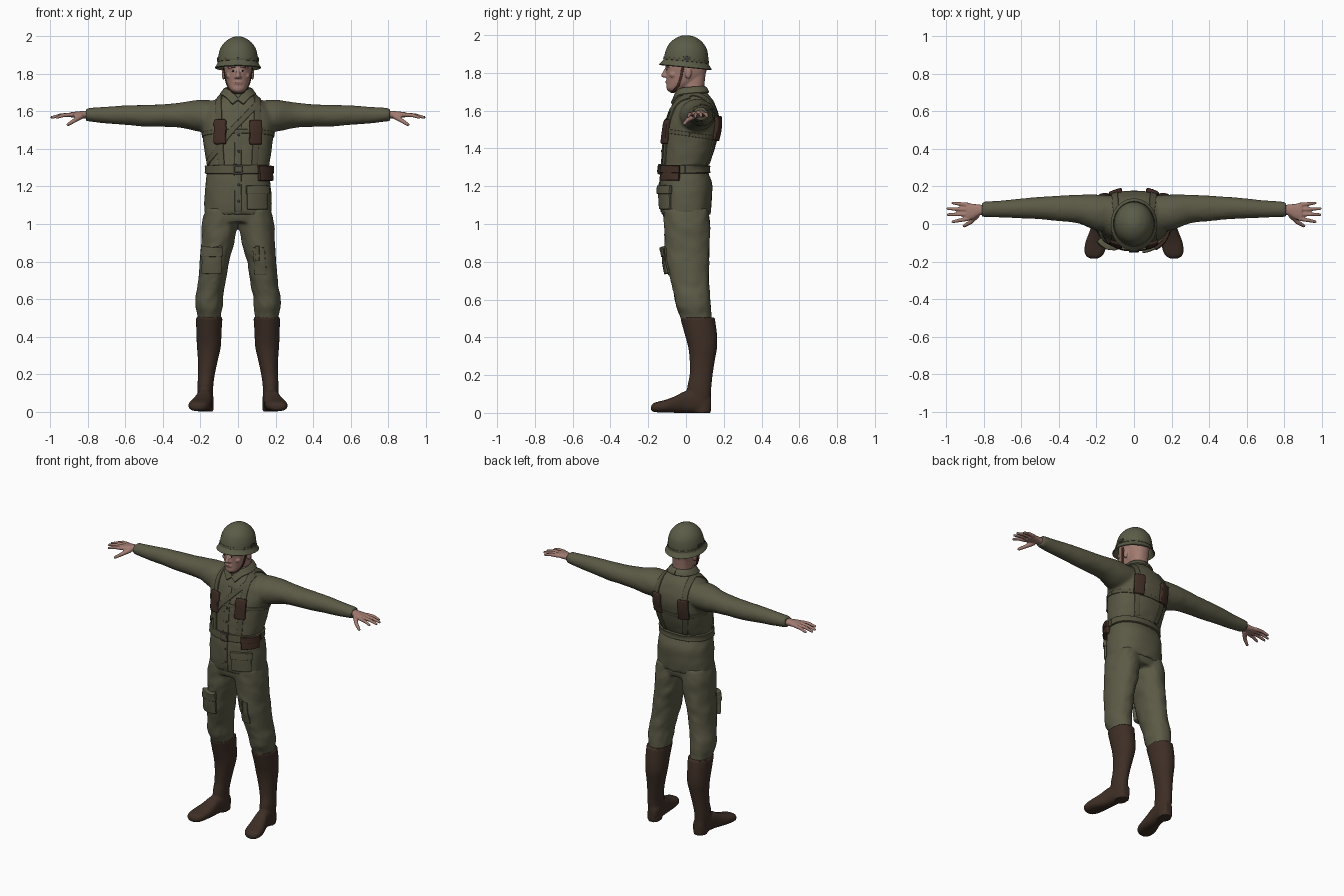
import bpy, bmesh
from math import sin, cos, pi, radians
from mathutils import Vector, Matrix, noise
from mathutils.bvhtree import BVHTree

old = bpy.data.objects.get("Cube")
if old:
    bpy.data.objects.remove(old, do_unlink=True)


def paint(name, *rgb):
    mat = bpy.data.materials.new(name)
    mat.use_nodes = True
    mat.diffuse_color = (*rgb, 1)
    mat.node_tree.nodes["Principled BSDF"].inputs["Base Color"].default_value = (*rgb, 1)
    return mat


cloth = paint("olive cloth", .105, .1, .06)
webbing = paint("olive webbing", .09, .084, .05)
steel = paint("helmet green", .105, .106, .064)
leather = paint("brown leather", .05, .026, .018)
boot = paint("boot brown", .048, .028, .019)
skin = paint("skin", .36, .2, .165)
lip = paint("lip", .25, .11, .095)
white = paint("eye white", .4, .36, .33)
dark = paint("dark brown", .02, .014, .011)
metal = paint("dull metal", .05, .045, .035)
parts = []


def blend(rows, steps=5):
    """Smooth curve through rows of numbers."""
    out, last = [], len(rows) - 1
    for i in range(last):
        four = [rows[min(max(k, 0), last)] for k in range(i - 1, i + 3)]
        for s in range(steps):
            t = s / steps
            out.append([q + .5 * t * (r - p + t * (2*p - 5*q + 4*r - w + t * (3*q - p - 3*r + w)))
                        for p, q, r, w in zip(*four)])
    return out + [list(rows[last])]


def loft(bm, rows, axis="z", side=1, n=32, power=2.3, fold=0, base=True):
    """Rows hold position along the axis, two centres, two radii."""
    rings = []
    for t, c, d, r, q in blend(rows):
        ring = []
        for k in range(n):
            a = 2 * pi * k / n
            u, v = (abs(f) ** (2 / power) * (1 if f > 0 else -1) for f in (cos(a), sin(a)))
            g = 1 + fold * noise.noise(Vector((cos(a) * 2, sin(a) * 2 + side, t * 22 + cos(a) * 2)))
            u, v = c + r * u * g, d + q * v * g
            p = {"z": (side * u, v, t), "x": (side * t, u, v), "y": (side * u, t, v)}[axis]
            ring.append(bm.verts.new(p))
        rings.append(ring)
    for a, b in zip(rings, rings[1:]):
        for k in range(n):
            bm.faces.new((a[k], a[(k + 1) % n], b[(k + 1) % n], b[k]))
    bm.faces.new(rings[-1])
    if base:
        bm.faces.new(rings[0])


def ball(bm, loc, size):
    bmesh.ops.create_uvsphere(bm, u_segments=16, v_segments=10, radius=1,
                              matrix=Matrix.Translation(loc) @ Matrix.Diagonal((*size, 1)))


def tube(bm, a, b, ra, rb):
    a, b = Vector(a), Vector(b)
    turn = (b - a).to_track_quat("Z", "Y").to_matrix().to_4x4()
    bmesh.ops.create_cone(bm, cap_ends=True, segments=12, radius1=ra, radius2=rb,
                          depth=(b - a).length, matrix=Matrix.Translation((a + b) / 2) @ turn)
    ball(bm, b, (rb,) * 3)


def finish(name, bm, mat, voxel=0, rounds=4, tidy=True):
    """Turn a bmesh into an object, fusing its pieces if a voxel size is given."""
    if tidy:
        bmesh.ops.recalc_face_normals(bm, faces=bm.faces)
    mesh = bpy.data.meshes.new(name)
    bm.to_mesh(mesh)
    bm.free()
    mesh.materials.append(mat)
    ob = bpy.data.objects.new(name, mesh)
    bpy.context.collection.objects.link(ob)
    parts.append(ob)
    if voxel:
        mod = ob.modifiers.new("fuse", "REMESH")
        mod.mode, mod.voxel_size, mod.use_smooth_shade = "VOXEL", voxel, True
        mod = ob.modifiers.new("soften", "SMOOTH")
        mod.factor, mod.iterations = .5, rounds
    return ob


def surface(ob):
    bpy.context.view_layer.update()
    return BVHTree.FromObject(ob, bpy.context.evaluated_depsgraph_get())


def strap(name, tree, path, width, thick, mat, cols=4, soft=.003):
    """Band of cloth or leather laid along a path on a surface."""
    pts = [Vector(p) for p in blend(path)]
    bm, grid = bmesh.new(), []
    for i, p in enumerate(pts):
        along = (pts[min(i + 1, len(pts) - 1)] - pts[max(i - 1, 0)]).normalized()
        loc, normal = tree.find_nearest(p)[:2]
        across = along.cross(normal).normalized()
        row = []
        for c in range(cols + 1):
            q, m = tree.find_nearest(loc + across * width * (c / cols - .5))[:2]
            row.append(bm.verts.new(q - m * .003))
        grid.append(row)
    for a, b in zip(grid, grid[1:]):
        for c in range(cols):
            bm.faces.new((a[c], a[c + 1], b[c + 1], b[c]))
    ob = finish(name, bm, mat, tidy=False)
    mod = ob.modifiers.new("depth", "SOLIDIFY")
    mod.thickness, mod.offset = thick + .003, 1
    mod = ob.modifiers.new("round", "BEVEL")
    mod.width, mod.segments, mod.limit_method, mod.angle_limit = soft, 2, "ANGLE", radians(50)


def drop(x, y, top, bottom):
    return [(x, y, top), (x, y, (top + bottom) / 2), (x, y, bottom)]


# Jacket: torso and outstretched sleeves
bm = bmesh.new()
loft(bm, [(1.05, 0, 0, .18, .13), (1.15, 0, 0, .178, .138), (1.22, 0, 0, .173, .138),
          (1.29, 0, -.01, .163, .122), (1.33, 0, 0, .17, .128), (1.4, 0, .015, .18, .138),
          (1.5, 0, .03, .192, .145), (1.57, 0, .04, .198, .135), (1.62, 0, .04, .17, .12),
          (1.66, 0, .04, .125, .1), (1.69, 0, .033, .085, .082), (1.72, 0, .033, .068, .072)],
     n=48, fold=.02)
for s in (1, -1):
    loft(bm, [(.1, .06, 1.58, .09, .075), (.2, .062, 1.577, .095, .085), (.3, .08, 1.58, .076, .068),
              (.4, .083, 1.578, .068, .06), (.5, .085, 1.577, .06, .058), (.6, .083, 1.58, .053, .052),
              (.7, .08, 1.58, .046, .045), (.81, .078, 1.583, .041, .035)],
         "x", s, power=2, fold=.03)
jacket = surface(finish("jacket", bm, cloth, .01, 5))

# Trousers with bloused knees
bm = bmesh.new()
loft(bm, [(1.01, 0, 0, .15, .115), (1.05, 0, 0, .17, .122), (1.12, 0, 0, .165, .122)])
for s in (1, -1):
    loft(bm, [(1.08, .088, 0, .088, .12), (1, .098, .005, .094, .122), (.9, .108, .006, .088, .119),
              (.8, .126, .01, .078, .113), (.7, .138, .02, .074, .102), (.62, .152, .033, .073, .095),
              (.56, .155, .04, .072, .093), (.52, .153, .05, .064, .084), (.47, .153, .06, .058, .078)],
         side=s, power=2.1, fold=.07)
trousers = surface(finish("trousers", bm, cloth, .01, 4))

# Tall boots, toes turned out
for s, word in ((1, "left"), (-1, "right")):
    bm = bmesh.new()
    loft(bm, [(.505, .153, .06, .071, .092), (.42, .155, .078, .067, .086), (.35, .155, .088, .064, .077),
              (.28, .16, .086, .054, .067), (.2, .168, .08, .045, .061), (.13, .174, .07, .042, .064),
              (.04, .172, .07, .04, .058)], side=s, power=2.1)
    loft(bm, [(.132, .168, .05, .026, .038), (.09, .17, .06, .04, .06), (0, .18, .058, .044, .058),
              (-.05, .19, .046, .051, .046), (-.1, .202, .037, .058, .035), (-.15, .21, .031, .054, .028),
              (-.175, .213, .028, .038, .022), (-.185, .213, .026, .015, .01)], "y", s, power=2.5)
    loft(bm, [(0, .17, .085, .04, .048), (.05, .17, .085, .04, .048)], side=s)
    finish(word + "_boot", bm, boot, .008, 3)

    # Hand: palm, four fingers and thumb
    bm = bmesh.new()
    loft(bm, [(.78, .077, 1.583, .026, .022), (.82, .075, 1.583, .028, .02), (.86, .067, 1.582, .041, .017),
              (.895, .065, 1.582, .045, .013)], "x", s)
    for y, tip_x, tip_y in ((.102, .965, .112), (.077, .992, .082), (.052, .99, .05), (.028, .965, .012)):
        knee = (s * (.89 + tip_x) / 2, (y + tip_y) / 2, 1.58)
        tube(bm, (s * .88, y, 1.582), knee, .0115, .0105)
        tube(bm, knee, (s * tip_x, tip_y, 1.568), .0105, .008)
    tube(bm, (s * .835, .05, 1.575), (s * .87, .01, 1.552), .017, .012)
    tube(bm, (s * .87, .01, 1.552), (s * .905, -.01, 1.53), .012, .009)
    finish(word + "_hand", bm, skin, .0045, 3)

# Head, neck, nose, brow and ears
bm = bmesh.new()
loft(bm, [(1.62, 0, .035, .058, .06), (1.72, 0, .036, .056, .06), (1.82, 0, .045, .056, .062)])
loft(bm, [(1.698, 0, -.058, .02, .026), (1.715, 0, -.05, .042, .052), (1.75, 0, -.022, .06, .08),
          (1.79, 0, -.002, .069, .104), (1.83, 0, 0, .075, .108), (1.9, 0, 0, .077, .104),
          (1.95, 0, 0, .055, .07)], power=2.2)
tube(bm, (0, -.1, 1.83), (0, -.119, 1.787), .008, .0125)
ball(bm, (0, -.085, 1.715), (.022, .017, .014))
ball(bm, (0, -.096, 1.752), (.026, .013, .012))
for s in (1, -1):
    ball(bm, (s * .012, -.108, 1.782), (.009, .011, .007))
    ball(bm, (s * .034, -.09, 1.835), (.024, .017, .008))
    ball(bm, (s * .045, -.07, 1.79), (.02, .018, .016))
    ball(bm, (s * .077, .012, 1.8), (.01, .018, .032))
head = surface(finish("head", bm, skin, .005, 3))

# Eyes, brows, mouth
for s, word in ((1, "left"), (-1, "right")):
    for label, reach, z, w, mat in (("eye", .011, 1.814, .009, white), ("iris", .004, 1.814, .009, dark),
                                    ("brow", .017, 1.835, .006, dark)):
        row = [(s * .032 + k * reach, -.12, z) for k in (-1, 0, 1)]
        strap(word + "_" + label, head, row, w, .003 if label == "iris" else .0015, mat, soft=.001)
strap("mouth", head, [(k * .022, -.13, 1.752) for k in (-1, 0, 1)], .011, .002, lip, soft=.001)

# Helmet shell with flared brim and band
bm = bmesh.new()
loft(bm, [(1.832, 0, .002, .124, .14), (1.845, 0, .002, .116, .13), (1.862, 0, .002, .108, .119),
          (1.9, 0, .002, .104, .114), (1.94, 0, .002, .092, .101), (1.973, 0, .002, .066, .073),
          (1.994, 0, .002, .032, .036), (1.999, 0, .002, .006, .007)], n=48, power=2, base=False)
bmesh.ops.rotate(bm, verts=bm.verts, cent=(0, 0, 1.88), matrix=Matrix.Rotation(-.1, 3, "X"))
shell = finish("helmet", bm, steel)
helmet = surface(shell)
mod = shell.modifiers.new("shell", "SOLIDIFY")
mod.thickness, mod.offset = .007, -1


def loop(rx, ry, cy, z, tilt=0, count=16):
    turns = [2 * pi * k / count for k in range(count + 1)]
    return [(rx * cos(a), cy + ry * sin(a), z - tilt * sin(a)) for a in turns]


strap("helmet_band", helmet, loop(.108, .118, 0, 1.868, .012), .012, .003, webbing, 2, .001)
for s, word in ((1, "left"), (-1, "right")):
    strap(word + "_helmet_clip", helmet, [(s * .11, y, 1.878) for y in (-.015, .005, .025)], .02, .006, metal)
    strap(word + "_chin_strap", head, [(s * .09, -.015, 1.85), (s * .08, -.025, 1.79), (s * .06, -.04, 1.735),
                                       (s * .035, -.06, 1.71), (0, -.075, 1.698)], .014, .005, leather, 2, .001)

    # Collar half, suspender and leather pads
    strap(word + "_collar", jacket, [(s * .012, -.08, 1.655), (s * .05, -.045, 1.69), (s * .078, .02, 1.705),
                                     (s * .06, .09, 1.715), (0, .12, 1.72)], .045, .011, cloth)
    strap(word + "_suspender", jacket,
          [(s * .1, -.15, 1.3), (s * .11, -.15, 1.42), (s * .11, -.12, 1.54), (s * .105, -.05, 1.64),
           (s * .1, .04, 1.7), (s * .1, .13, 1.64), (s * .11, .18, 1.54), (s * .11, .18, 1.42),
           (s * .08, .14, 1.3)], .035, .007, webbing)
    for label, y in (("front", -.17), ("back", .22)):
        strap(word + "_" + label + "_pad", jacket, drop(s * .115, y, 1.58, 1.425), .068, .02, leather, soft=.014)

# Straps over the chest
strap("diagonal_strap", jacket, [(.12, .02, 1.69), (.1, -.07, 1.64), (.04, -.12, 1.58), (-.03, -.14, 1.51),
                                 (-.12, -.13, 1.4), (-.18, -.05, 1.32)], .03, .007, webbing)
strap("chest_strap", jacket, loop(.19, .14, .02, 1.475, .02), .022, .005, webbing)

# Front closure and buttons
strap("placket", jacket, drop(0, -.16, 1.63, 1.06), .036, .004, cloth)
bm = bmesh.new()
for k in range(6):
    spot = jacket.find_nearest(Vector((.004, -.16, 1.12 + k * .09)))[0]
    ball(bm, spot + Vector((0, -.004, 0)), (.007, .004, .007))
finish("buttons", bm, metal)

# Belt, buckle and pouch
strap("belt", jacket, loop(.17, .13, -.005, 1.29), .046, .012, webbing)
strap("buckle", jacket, [(k * .028, -.16, 1.293) for k in (-1, 0, 1)], .055, .018, metal)
strap("buckle_plate", jacket, [(k * .018, -.16, 1.293) for k in (-1, 0, 1)], .033, .02, webbing)
strap("belt_pouch", jacket, drop(.15, -.085, 1.305, 1.23), .115, .026, leather, soft=.008)
strap("belt_pouch_flap", jacket, drop(.15, -.085, 1.31, 1.27), .12, .031, leather)

# Jacket and trouser pockets
strap("jacket_pocket", jacket, drop(.118, -.14, 1.19, 1.075), .13, .014, cloth, soft=.007)
strap("jacket_pocket_flap", jacket, drop(.118, -.14, 1.205, 1.16), .14, .02, cloth)
strap("cargo_pocket", trousers, drop(-.145, -.13, .865, .725), .11, .026, cloth, soft=.012)
strap("cargo_pocket_flap", trousers, drop(-.145, -.13, .88, .825), .12, .031, cloth)
strap("tool_pocket", trousers, drop(.11, -.13, .87, .72), .07, .008, cloth)
strap("tool_handle", trousers, drop(.1, -.13, .88, .8), .022, .014, webbing)

# Bake the modifiers and smooth the shading
bpy.ops.object.select_all(action="DESELECT")
for ob in parts:
    ob.select_set(True)
bpy.context.view_layer.objects.active = parts[0]
bpy.ops.object.convert(target="MESH")
bpy.ops.object.shade_smooth_by_angle(angle=radians(45))
